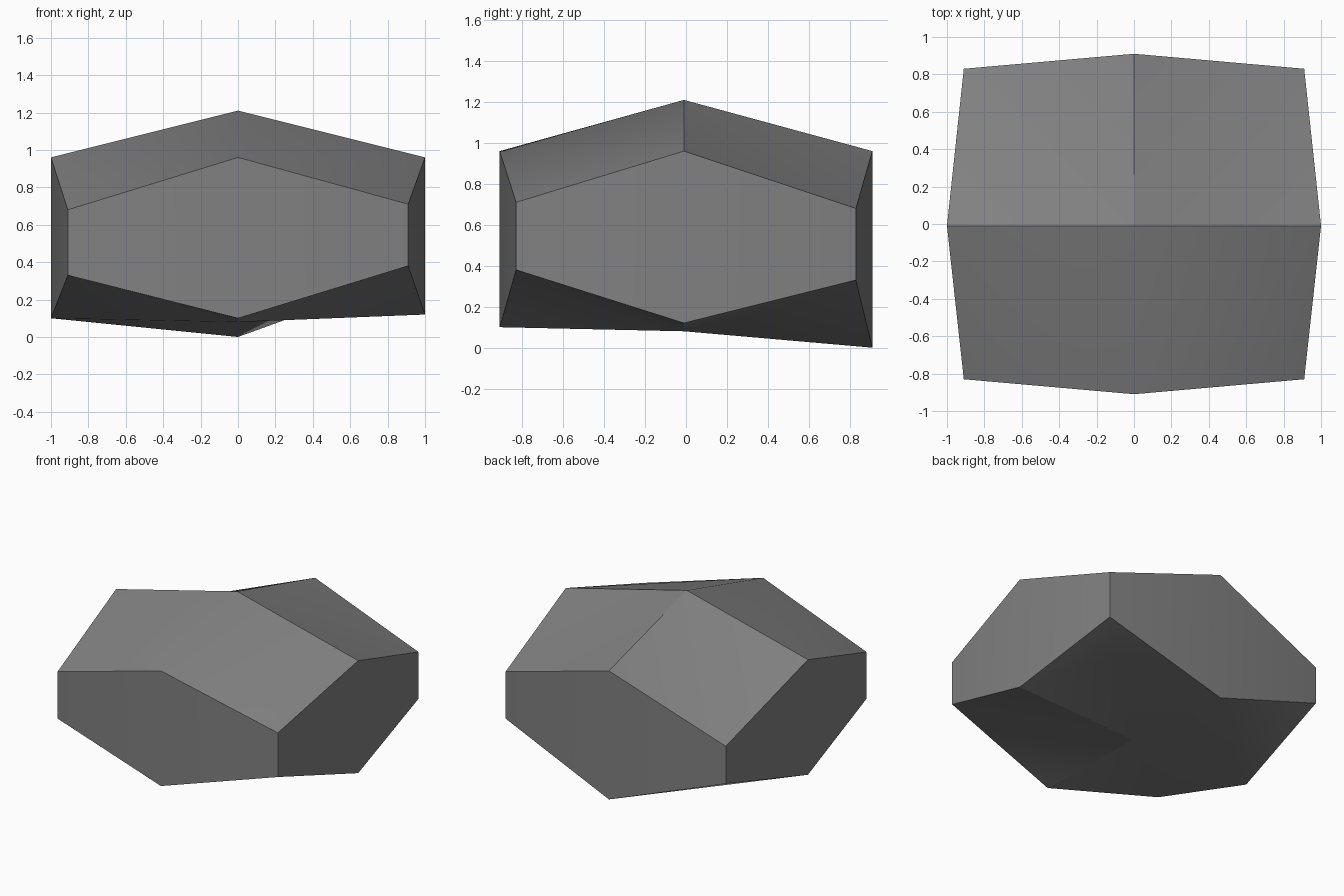
import bpy, bmesh, math

if "Cube" in bpy.data.objects:
    bpy.data.objects.remove(bpy.data.objects["Cube"])

# Material: plain stone grey
grey = bpy.data.materials.new("stone grey")
grey.diffuse_color = (0.22, 0.22, 0.22, 1)
grey.use_nodes = True
grey.node_tree.nodes["Principled BSDF"].inputs["Base Color"].default_value = grey.diffuse_color

# Upright edges around the rock: x, y, bottom z, top z (counter-clockwise from right)
ring = [(1, -0.01, 0.12, 0.96), (0.91, 0.83, 0.33, 0.68),
        (0, 0.91, 0.0, 0.96), (-0.91, 0.83, 0.33, 0.61),
        (-1, -0.01, 0.10, 0.96), (-0.91, -0.83, 0.33, 0.68),
        (0, -0.91, 0.10, 0.96), (0.91, -0.83, 0.38, 0.71)]

bm = bmesh.new()
low = [bm.verts.new((x, y, b)) for x, y, b, t in ring]
high = [bm.verts.new((x, y, t)) for x, y, b, t in ring]

# Upright side facets
for i in range(8):
    j = (i + 1) % 8
    bm.faces.new((low[i], low[j], high[j], high[i]))


def cap(rim, z, ridged):
    """Four bent facets meeting at a middle point; ridged ones fold from side to side."""
    mid = bm.verts.new((0, -0.01, z))
    for q in range(4):
        a, c, b = rim[2 * q], rim[2 * q + 1], rim[(2 * q + 2) % 8]
        if q in ridged:
            tris = ((mid, a, b), (a, c, b))
        else:
            tris = ((mid, a, c), (mid, c, b))
        for t in tris:
            bm.faces.new(t)


# Top and underside
cap(high, 1.21, ridged=(2, 3))
cap(low, 0.08, ridged=(1,))
bmesh.ops.recalc_face_normals(bm, faces=bm.faces)

mesh = bpy.data.meshes.new("rock")
bm.to_mesh(mesh)
bm.free()
mesh.materials.append(grey)
rock = bpy.data.objects.new("rock", mesh)
bpy.context.collection.objects.link(rock)

# Soft shading with crisp edges
bpy.context.view_layer.objects.active = rock
rock.select_set(True)
bpy.ops.object.shade_smooth_by_angle(angle=math.radians(30))
